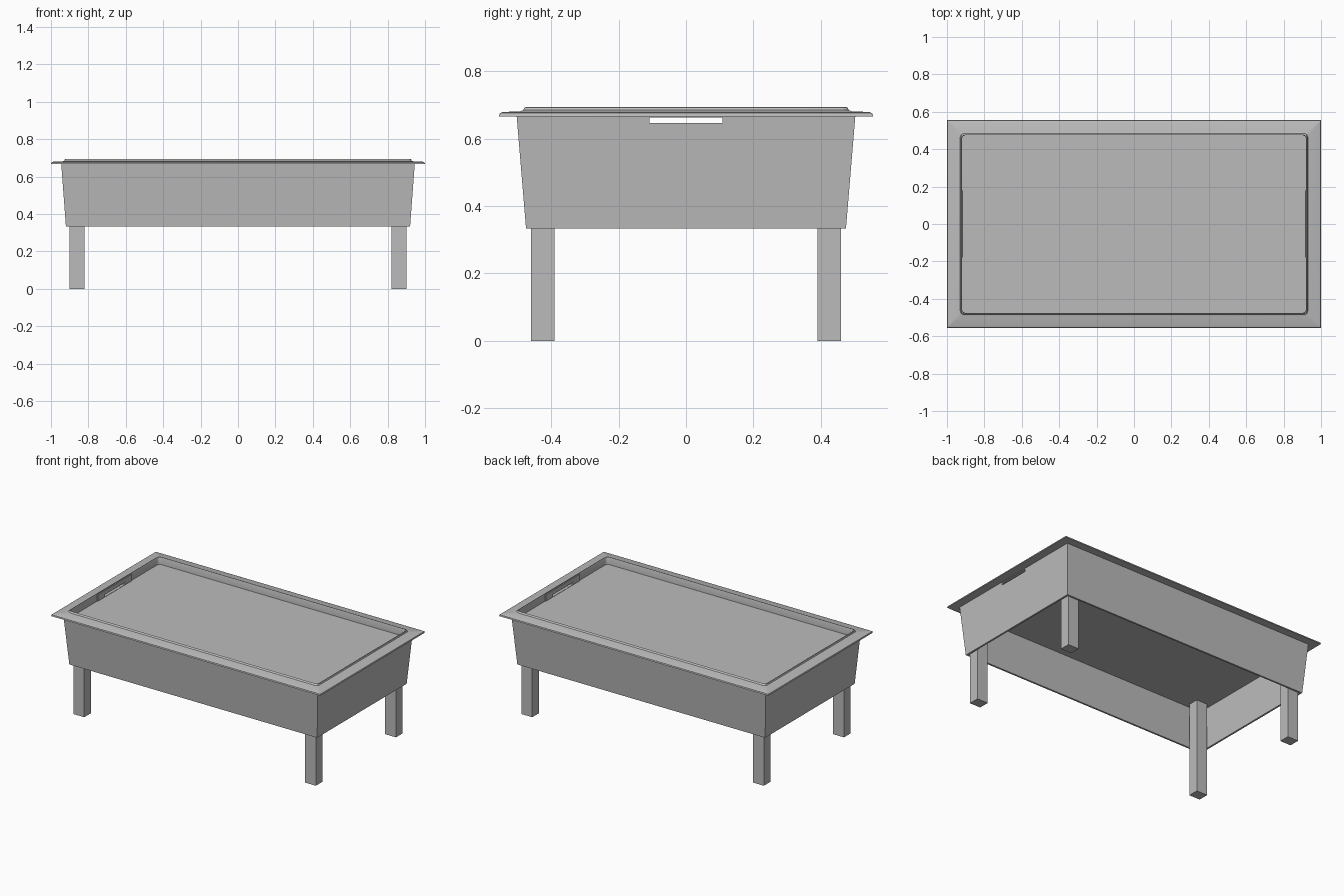
import bpy, bmesh, math
from mathutils import Vector

cube = bpy.data.objects.get("Cube")
if cube:
    bpy.data.objects.remove(cube, do_unlink=True)

grey = bpy.data.materials.new("plain grey")
grey.use_nodes = True
colour = (0.5, 0.5, 0.5, 1)
grey.diffuse_color = colour
grey.node_tree.nodes["Principled BSDF"].inputs["Base Color"].default_value = colour


def finish(name, bm):
    bmesh.ops.recalc_face_normals(bm, faces=bm.faces)
    mesh = bpy.data.meshes.new(name)
    bm.to_mesh(mesh)
    bm.free()
    mesh.materials.append(grey)
    obj = bpy.data.objects.new(name, mesh)
    bpy.context.collection.objects.link(obj)
    return obj


def box(name, low, high):
    bm = bmesh.new()
    bmesh.ops.create_cube(bm, size=1)
    low, high = Vector(low), Vector(high)
    for v in bm.verts:
        v.co = (low + high) / 2 + v.co * (high - low)
    return finish(name, bm)


def rectangle(hx, hy, z, radius, steps):
    """Rectangle outline with rounded corners, or sharp ones when steps is 0."""
    points = []
    for corner, (sx, sy) in enumerate([(1, 1), (-1, 1), (-1, -1), (1, -1)]):
        for i in range(steps + 1):
            a = math.pi / 2 * (corner + (i / steps if steps else 0.5))
            points.append((sx * (hx - radius) + radius * math.cos(a),
                           sy * (hy - radius) + radius * math.sin(a), z))
    return points


def frame(name, profile, steps=0):
    """Closed cross-section swept round a rectangle."""
    bm = bmesh.new()
    rings = [[bm.verts.new(p) for p in rectangle(*section, steps)] for section in profile]
    for k, ring in enumerate(rings):
        following = rings[(k + 1) % len(rings)]
        for i in range(len(ring)):
            j = (i + 1) % len(ring)
            bm.faces.new((ring[i], ring[j], following[j], following[i]))
    return finish(name, bm)


# Flat rim with a raised lip round the sunken playing surface
rim = frame("rim", [
    (0.92, 0.475, 0.635, 0.02),
    (0.92, 0.475, 0.69, 0.02),
    (0.922, 0.477, 0.695, 0.02),
    (0.926, 0.480, 0.693, 0.02),
    (0.929, 0.484, 0.685, 0.02),
    (0.938, 0.494, 0.681, 0.015),
    (0.99, 0.545, 0.68, 0.003),
    (0.998, 0.553, 0.676, 0.002),
    (1.0, 0.555, 0.667, 0.002),
    (0.935, 0.49, 0.667, 0.01),
    (0.93, 0.485, 0.635, 0.01),
], steps=4)

# Tapered skirt, open underneath
skirt = frame("skirt", [
    (0.945, 0.503, 0.668, 0),
    (0.92, 0.475, 0.333, 0),
    (0.908, 0.463, 0.333, 0),
    (0.933, 0.491, 0.668, 0),
])

# Playing surface
box("playing_surface", (-0.93, -0.487, 0.63), (0.93, 0.487, 0.645))

# Goal plates on the inside of both ends
goals = []
for side, sign in (("left", 1), ("right", -1)):
    xs = sorted((sign * 0.915, sign * 0.9215))
    goals.append(box(side + "_goal_plate", (xs[0], -0.18, 0.64), (xs[1], 0.18, 0.69)))

# Goal slots cut through both ends
cutter = box("goal_slot_cutter", (-1.2, -0.108, 0.647), (1.2, 0.108, 0.663))
cutter.hide_render = True
cutter.hide_viewport = True
cutter.display_type = 'WIRE'
for part in [rim, skirt] + goals:
    cut = part.modifiers.new("goal slot", 'BOOLEAN')
    cut.operation = 'DIFFERENCE'
    cut.solver = 'EXACT'
    cut.object = cutter

# Four square legs
for end, sy in (("front", -1), ("back", 1)):
    for side, sx in (("left", 1), ("right", -1)):
        centre = Vector((sx * 0.86, sy * 0.425, 0))
        half = Vector((0.04, 0.035, 0))
        box(f"{end}_{side}_leg", centre - half, centre + half + Vector((0, 0, 0.635)))

# Soft shading on the rim only
bpy.ops.object.select_all(action='DESELECT')
rim.select_set(True)
bpy.context.view_layer.objects.active = rim
bpy.ops.object.shade_smooth_by_angle(angle=math.radians(35))
